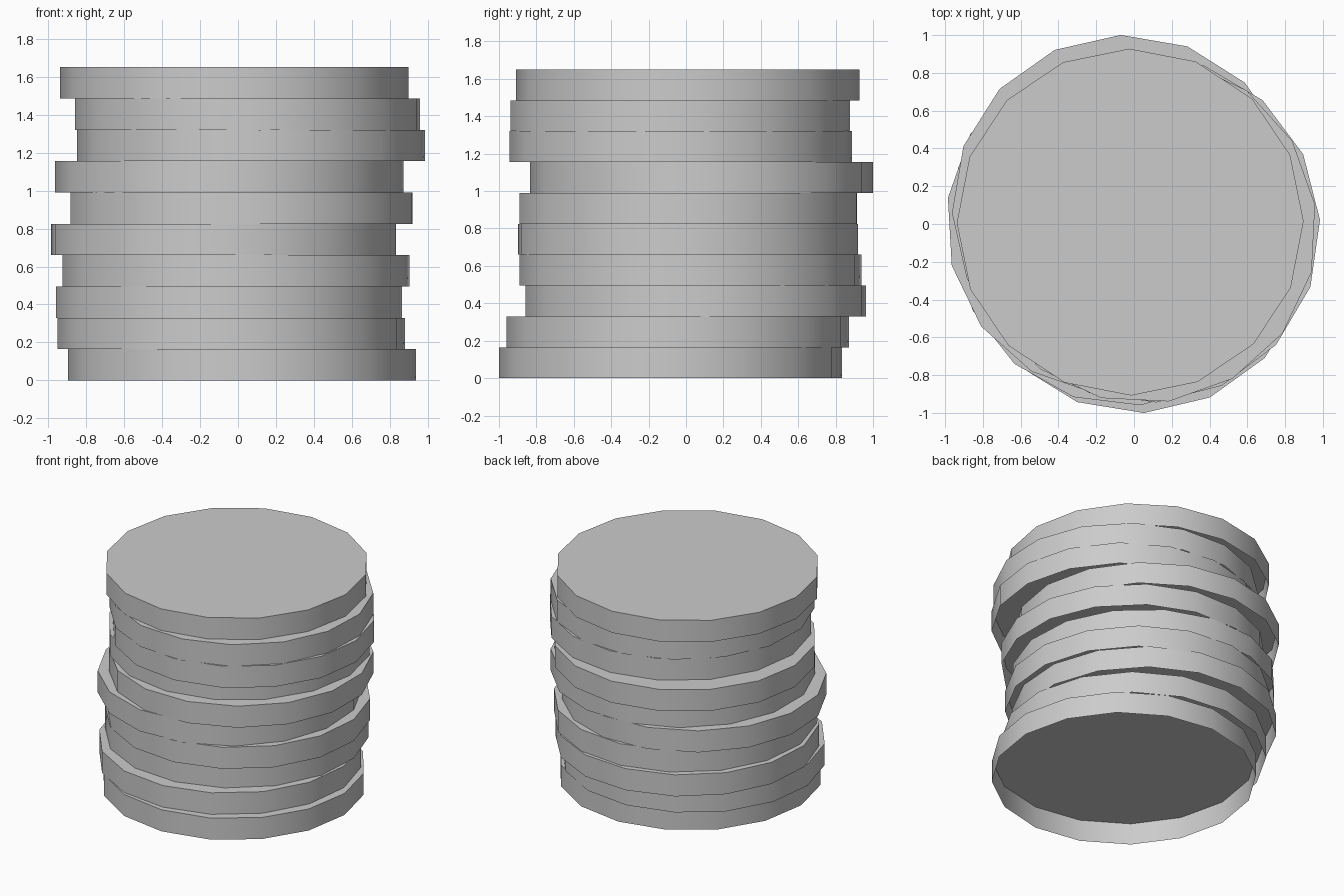
import bpy
import bmesh
import math

if "Cube" in bpy.data.objects:
    bpy.data.objects.remove(bpy.data.objects["Cube"])

RADIUS = 0.918
THICKNESS = 0.165
SIDES = 16

# x offset, y offset, turn in degrees for each disc, bottom to top
DISCS = [
    (0.021, -0.083, 2.0),
    (-0.035, -0.044, 4.3),
    (-0.047, 0.052, 7.2),
    (-0.011, 0.024, 5.6),
    (-0.076, 0.010, -8.0),
    (0.018, 0.012, 11.0),
    (-0.046, 0.083, 1.5),
    (0.068, -0.028, 3.1),
    (0.050, -0.031, 8.4),
    (-0.020, 0.010, 0.3),
]


def add_disc(index, x, y, turn):
    """One 16-sided lid: smooth rim, flat top, open underneath."""
    bpy.ops.mesh.primitive_cylinder_add(
        vertices=SIDES, radius=RADIUS, depth=THICKNESS,
        location=(x, y, (index + 0.5) * THICKNESS),
        rotation=(0, 0, math.radians(turn)))
    disc = bpy.context.object
    disc.name = f"disc_{index + 1:02d}"
    bm = bmesh.new()
    bm.from_mesh(disc.data)
    bottom = [f for f in bm.faces if f.normal.z < -0.9]
    bmesh.ops.delete(bm, geom=bottom, context='FACES_ONLY')
    bm.to_mesh(disc.data)
    bm.free()
    bpy.ops.object.shade_smooth_by_angle(angle=math.radians(30))


# Uneven stack of discs
for i, (x, y, turn) in enumerate(DISCS):
    add_disc(i, x, y, turn)
